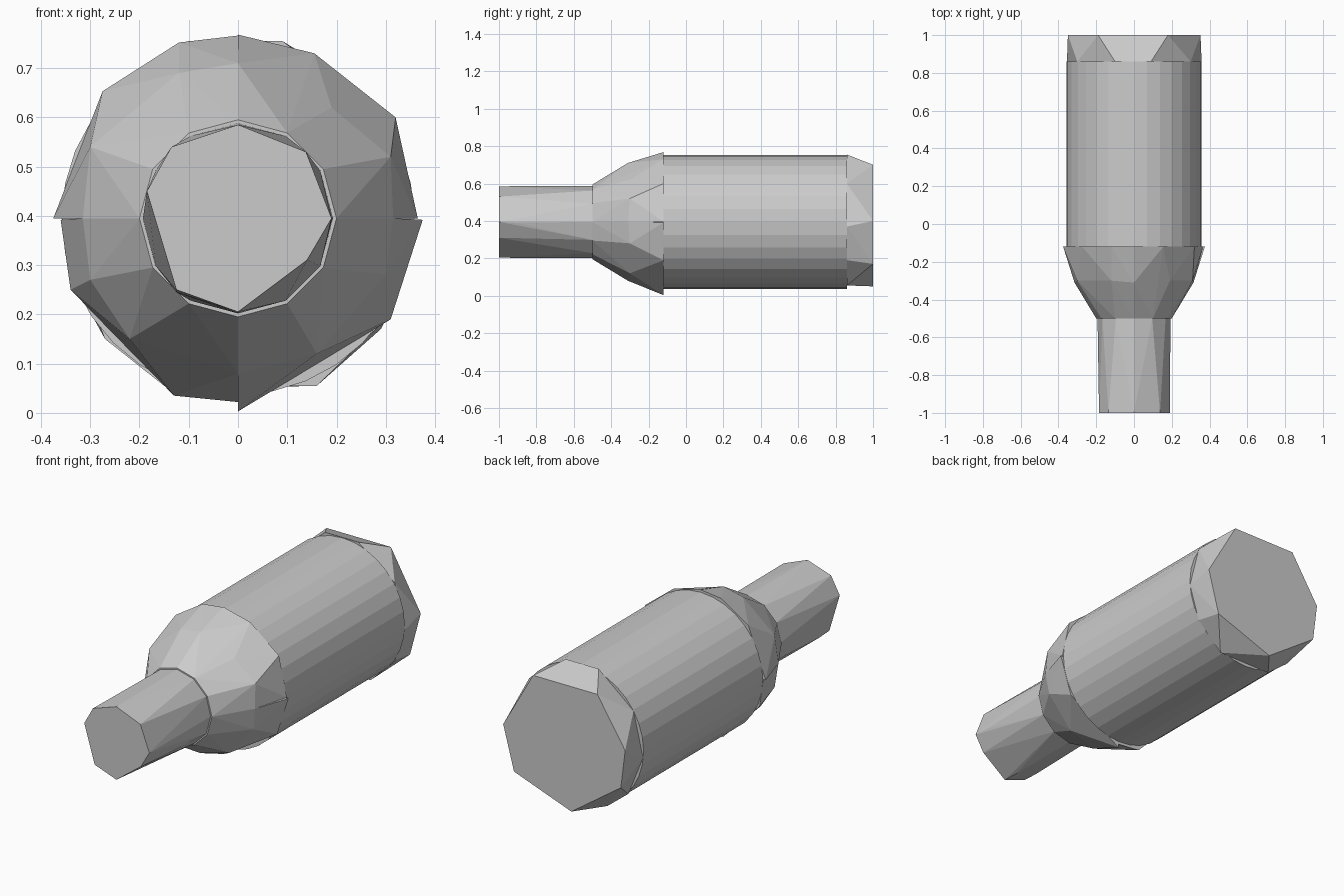
import bpy, bmesh, math

if "Cube" in bpy.data.objects:
    bpy.data.objects.remove(bpy.data.objects["Cube"])

CZ = 0.395  # height of the long axis


def ring(y, r, n, start=0.0, sweep=math.tau, closed=True):
    """Points on an arc around the long axis at depth y."""
    step = sweep / (n if closed else n - 1)
    return [(r * math.cos(start + i * step), y, CZ + r * math.sin(start + i * step))
            for i in range(n)]


def section(y, pts):
    return [(x, y, z) for x, z in pts]


def hull(name, pts):
    """Solid, flat-faced convex part wrapped around the points."""
    bm = bmesh.new()
    for p in pts:
        bm.verts.new(p)
    res = bmesh.ops.convex_hull(bm, input=bm.verts[:])
    junk = [v for v in bm.verts if not v.link_faces]
    bmesh.ops.delete(bm, geom=junk, context='VERTS')
    bmesh.ops.dissolve_limit(bm, angle_limit=math.radians(1),
                             verts=bm.verts[:], edges=bm.edges[:])
    bmesh.ops.recalc_face_normals(bm, faces=bm.faces[:])
    me = bpy.data.meshes.new(name)
    bm.to_mesh(me)
    bm.free()
    ob = bpy.data.objects.new(name, me)
    bpy.context.collection.objects.link(ob)
    return ob


# Main barrel
hull("barrel", ring(-0.12, 0.358, 32) + ring(0.86, 0.358, 32))

# Faceted neck: uneven seven-sided tip blending into a rounder root
tip = [(0, .585), (.138, .53), (.19, .395), (.14, .31), (0, .205),
       (-.125, .25), (-.185, .45), (-.135, .54)]
hull("neck", section(-1.0, tip)
     + section(-0.91, [(0, .202), (-.125, .245), (.19, .39)])
     + ring(-0.5, 0.193, 12))

# Shoulder dome in four slightly mismatched quarters: rim outline and crease points
quarters = [
    ("upper_right", 0, [(.365, .395), (.32, .60), (.155, .73), (0, .768)],
     [(.31, .52), (.19, .62)]),
    ("upper_left", 1, [(0, .766), (-.12, .752), (-.275, .653), (-.375, .395)],
     [(-.12, .69), (-.30, .54)]),
    ("lower_left", 2, [(-.36, .392), (-.34, .25), (-.13, .035), (0, .022)],
     [(-.30, .27), (-.22, .15)]),
    ("lower_right", 3, [(0, .003), (.31, .19), (.375, .392)],
     [(.16, .12), (.30, .28)]),
]
for side, k, rim, crease in quarters:
    a = k * math.pi / 2
    hull("shoulder_" + side,
         [(0, -0.5, CZ), (0, -0.12, CZ)]
         + ring(-0.5, 0.2, 4, a, math.pi / 2, closed=False)
         + section(-0.3, crease)
         + ring(-0.31, 0.315, 2, a, math.pi / 2, closed=False)
         + section(-0.12, rim))

# End cap: round base tapering to an uneven seven-sided end face
end = [(.18, .70), (-.19, .70), (-.35, .45), (-.325, .25),
       (-.04, .05), (.29, .17), (.352, .40)]
base = [(.09, .755), (-.10, .755), (-.30, .59), (-.355, .36), (-.27, .15),
        (-.15, .055), (.16, .055), (.30, .19), (.358, .37), (.30, .60)]
hull("end_cap", section(1.0, end) + section(0.86, base))
